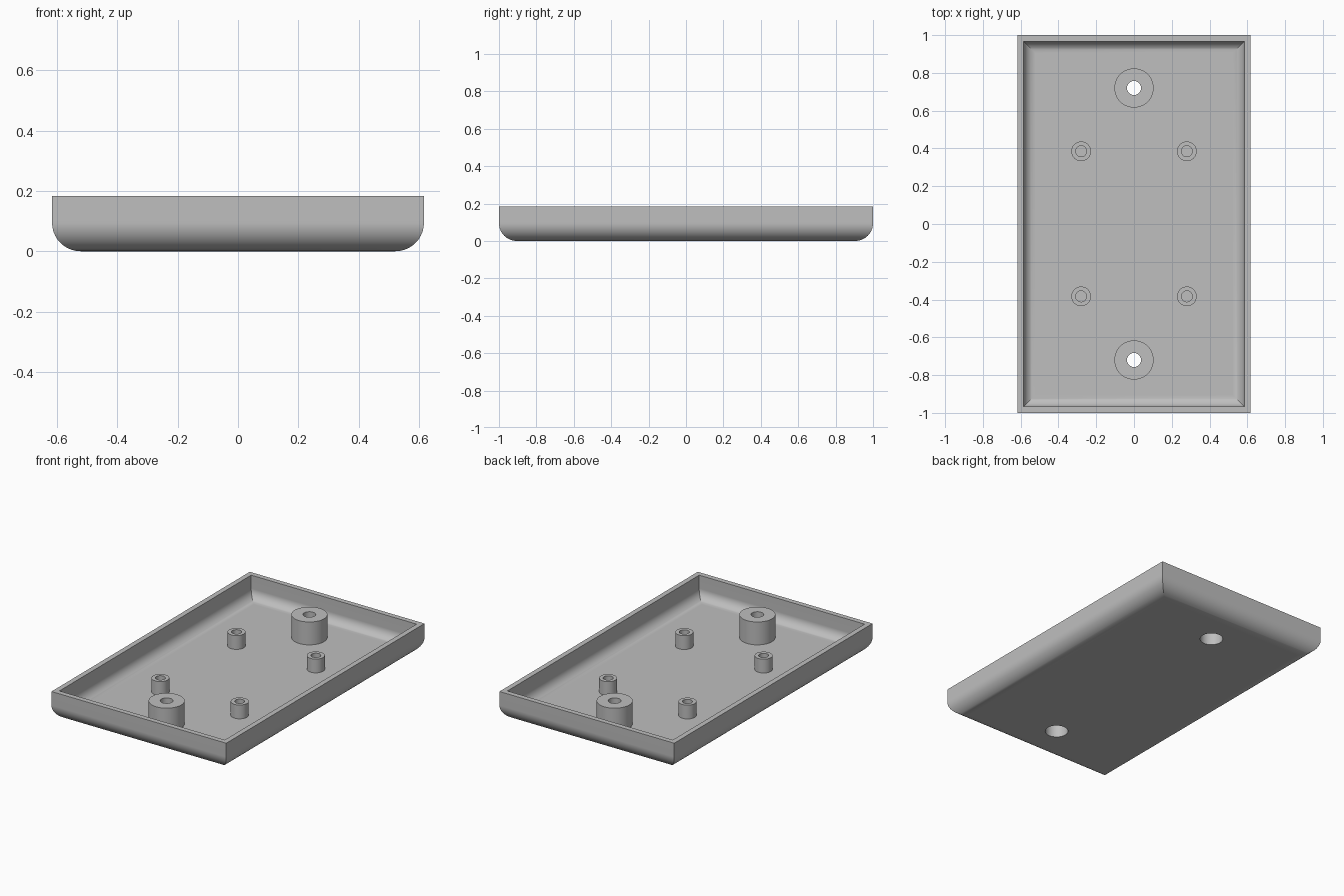
import bpy, bmesh
from math import sin, cos, pi, radians

cube = bpy.data.objects.get("Cube")
if cube:
    bpy.data.objects.remove(cube, do_unlink=True)

HALF_X, HALF_Y, HEIGHT = 0.617, 1.0, 0.183
WALL, FLOOR, RADIUS = 0.033, 0.037, 0.095
BORE = 0.068

grey = bpy.data.materials.new("plain grey")
grey.use_nodes = True
colour = (0.52, 0.52, 0.52, 1)
grey.diffuse_color = colour
grey.node_tree.nodes["Principled BSDF"].inputs["Base Color"].default_value = colour


def finish(name, bm, location=(0, 0, 0)):
    bmesh.ops.recalc_face_normals(bm, faces=bm.faces)
    mesh = bpy.data.meshes.new(name)
    bm.to_mesh(mesh)
    bm.free()
    mesh.materials.append(grey)
    obj = bpy.data.objects.new(name, mesh)
    obj.location = location
    bpy.context.collection.objects.link(obj)
    return obj


def smooth(obj):
    bpy.ops.object.select_all(action='DESELECT')
    obj.select_set(True)
    bpy.context.view_layer.objects.active = obj
    bpy.ops.object.shade_smooth_by_angle(angle=radians(30))


def bridge(bm, loops):
    for a, b in zip(loops, loops[1:]):
        n = len(a)
        for i in range(n):
            j = (i + 1) % n
            bm.faces.new((a[i], a[j], b[j], b[i]))


def fillet(inset, base, r, steps=10):
    """Quarter round from the flat bottom up to the wall, as (inset, z)."""
    angles = [pi / 2 * i / steps for i in range(steps + 1)]
    return [(inset + r - r * sin(a), base + r - r * cos(a)) for a in angles]


def lathe(name, profile, location, segments=48):
    bm = bmesh.new()
    turns = [2 * pi * i / segments for i in range(segments)]
    bridge(bm, [[bm.verts.new((r * cos(a), r * sin(a), z)) for a in turns]
                for r, z in profile])
    return finish(name, bm, location)


# Tray: rectangular loops with mitred corners, up the outside and down the inside
profile = fillet(0, 0, RADIUS) + [(0, HEIGHT), (WALL, HEIGHT)]
profile += fillet(WALL, FLOOR, RADIUS - WALL)[::-1]
bm = bmesh.new()
corners = ((-1, -1), (1, -1), (1, 1), (-1, 1))
loops = [[bm.verts.new((sx * (HALF_X - d), sy * (HALF_Y - d), z)) for sx, sy in corners]
         for d, z in profile]
bridge(bm, loops)
bm.faces.new(loops[0])
bm.faces.new(loops[-1])
tray = finish("tray", bm)

# Screw bores through the tray floor
for y in (-0.72, 0.72):
    bm = bmesh.new()
    bmesh.ops.create_cone(bm, cap_ends=True, segments=48, radius1=BORE, radius2=BORE, depth=0.3)
    cutter = finish("bore_cutter", bm, (0, y, 0))
    cutter.hide_render = True
    cut = tray.modifiers.new("bore", 'BOOLEAN')
    cut.operation, cut.solver, cut.object = 'DIFFERENCE', 'EXACT', cutter
    bpy.ops.object.select_all(action='DESELECT')
    bpy.context.view_layer.objects.active = tray
    tray.select_set(True)
    bpy.ops.object.modifier_apply(modifier=cut.name)
    bpy.data.objects.remove(cutter, do_unlink=True)
smooth(tray)
tray.modifiers.new("flat floor shading", 'WEIGHTED_NORMAL').keep_sharp = True

# Large screw bosses, counterbored from below
for end, y in (("front", -0.72), ("back", 0.72)):
    smooth(lathe("screw_boss_" + end,
                 [(0.104, FLOOR), (0.104, HEIGHT), (0.037, HEIGHT),
                  (0.037, 0.145), (BORE, 0.145), (BORE, FLOOR)], (0, y, 0)))

# Small standoffs with blind holes
for end, y in (("front", -0.383), ("back", 0.385)):
    for side, x in (("right", -0.28), ("left", 0.28)):
        smooth(lathe(f"standoff_{end}_{side}",
                     [(0.052, FLOOR), (0.052, 0.125), (0.029, 0.125), (0.029, FLOOR)],
                     (x, y, 0), 32))
